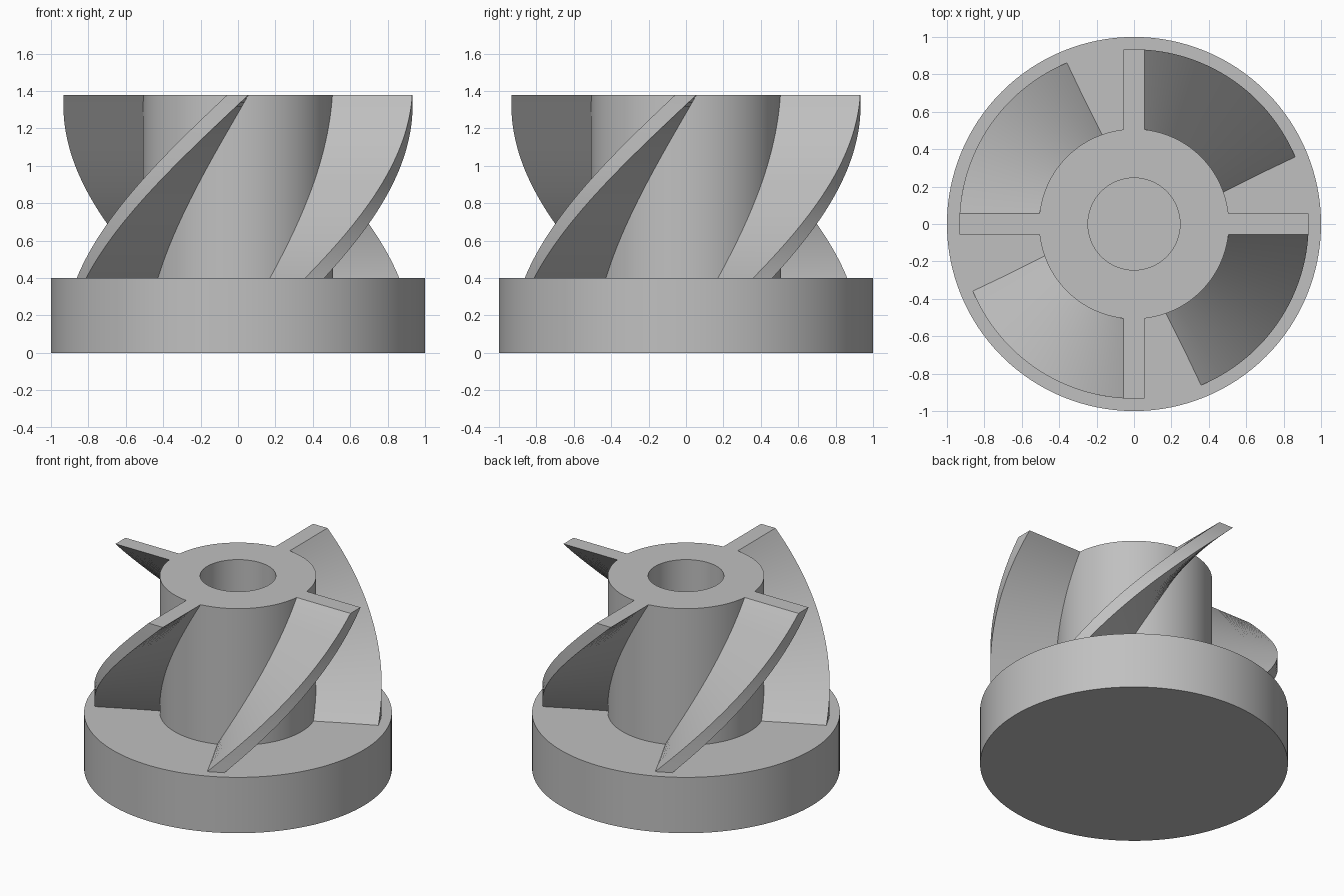
import bpy, bmesh, math

cube = bpy.data.objects.get("Cube")
if cube:
    bpy.data.objects.remove(cube, do_unlink=True)

BASE_TOP, TOP = 0.4, 1.38
HUB_R, BORE_R = 0.508, 0.246
BLADE_R, BLADE_HALF = 0.932, 0.057
SIDES = 128

gray = bpy.data.materials.new("plain gray")
gray.use_nodes = True
color = (0.53, 0.53, 0.53, 1)
gray.diffuse_color = color
gray.node_tree.nodes["Principled BSDF"].inputs["Base Color"].default_value = color


def finish(bm, name):
    bmesh.ops.recalc_face_normals(bm, faces=bm.faces)
    mesh = bpy.data.meshes.new(name)
    bm.to_mesh(mesh)
    bm.free()
    mesh.materials.append(gray)
    obj = bpy.data.objects.new(name, mesh)
    bpy.context.collection.objects.link(obj)
    bpy.ops.object.select_all(action='DESELECT')
    obj.select_set(True)
    bpy.context.view_layer.objects.active = obj
    bpy.ops.object.shade_smooth_by_angle(angle=math.radians(30))
    return obj


def stitch(bm, a, b):
    for i in range(len(a)):
        j = (i + 1) % len(a)
        bm.faces.new((a[i], a[j], b[j], b[i]))


# Round base plate
bm = bmesh.new()
bmesh.ops.create_cone(bm, cap_ends=True, segments=SIDES, radius1=1, radius2=1, depth=BASE_TOP)
bmesh.ops.translate(bm, verts=bm.verts, vec=(0, 0, BASE_TOP / 2))
finish(bm, "base_plate")

# Hub tube with a round bore, set slightly into the base
bm = bmesh.new()
foot = BASE_TOP - 0.01
rings = []
for r, z in ((HUB_R, foot), (HUB_R, TOP), (BORE_R, TOP), (BORE_R, foot)):
    angles = [2 * math.pi * i / SIDES for i in range(SIDES)]
    rings.append([bm.verts.new((r * math.cos(a), r * math.sin(a), z)) for a in angles])
for k in range(4):
    stitch(bm, rings[k], rings[(k + 1) % 4])
finish(bm, "hub")


# Blade: a rectangle turned a quarter turn over the full height
def blade(name, top_angle, steps=48):
    bm = bmesh.new()
    inner = HUB_R - 0.01
    section = ((inner, -BLADE_HALF), (BLADE_R, -BLADE_HALF),
               (BLADE_R, BLADE_HALF), (inner, BLADE_HALF))
    layers = []
    for s in range(steps + 1):
        z = foot + (TOP - foot) * s / steps
        a = top_angle - math.pi / 2 * (1 - z / TOP)
        c, d = math.cos(a), math.sin(a)
        layers.append([bm.verts.new((x * c - y * d, x * d + y * c, z)) for x, y in section])
    for lower, upper in zip(layers, layers[1:]):
        stitch(bm, lower, upper)
    bm.faces.new(layers[0])
    bm.faces.new(layers[-1])
    finish(bm, name)


for i, side in enumerate(("left", "back", "right", "front")):
    blade(side + "_blade", i * math.pi / 2)
